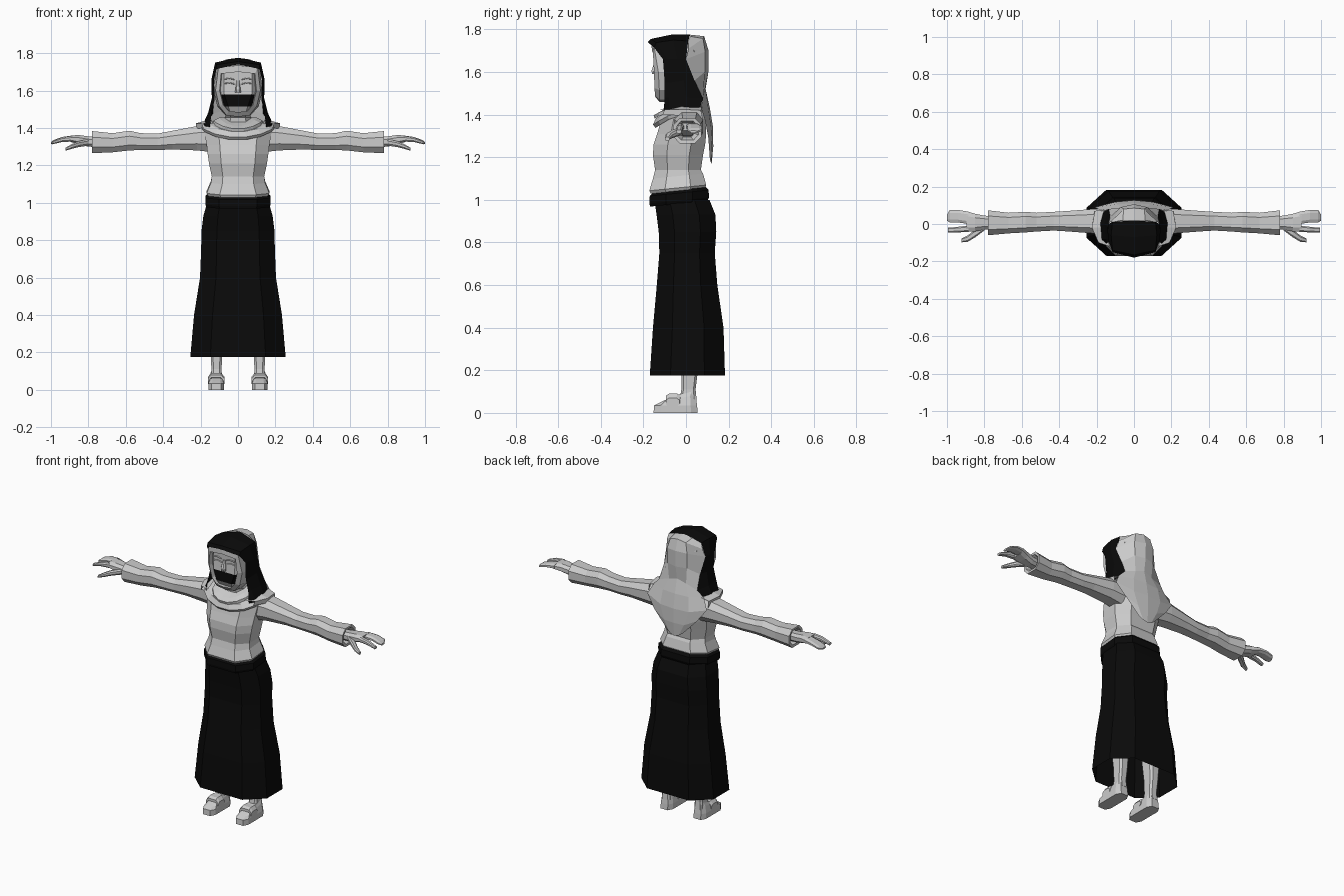
import bpy, bmesh, math
from mathutils import Vector


def material(name, v):
    m = bpy.data.materials.new(name)
    m.diffuse_color = (v, v, v, 1)
    return m


GREY, BLACK = material("pale_grey", 0.6), material("black", 0.003)


def oct2d(u0, u1, v0, v1, f=0.58, g=0.45):
    """Chamfered rectangle with eight corners."""
    uc, vc, a, b = (u0 + u1) / 2, (v0 + v1) / 2, (u1 - u0) / 2, (v1 - v0) / 2
    return [(uc + i * a, vc + j * b) for i, j in
            ((f, -1), (1, -g), (1, g), (f, 1), (-f, 1), (-1, g), (-1, -g), (-f, -1))]


def level(z, hx, y0, y1, f=0.58, g=0.45, tilt=0.0):
    return [(x, y, z + tilt * y) for x, y in oct2d(-hx, hx, y0, y1, f, g)]


def across(x, y0, y1, z0, z1, f=0.55):
    return [(x, y, z) for y, z in oct2d(y0, y1, z0, z1, f)]


def build(name, rows, mat=GREY, closed=True, caps=True, mirror=False, rule=None):
    """Join rows of points into a surface."""
    bm = bmesh.new()
    vs = [[bm.verts.new(p) for p in r] for r in rows]
    n = len(rows[0])
    for a, b in zip(vs, vs[1:]):
        for i in range(n if closed else n - 1):
            j = (i + 1) % n
            bm.faces.new((a[i], a[j], b[j], b[i]))
    if caps and closed:
        bm.faces.new(vs[0][::-1])
        bm.faces.new(vs[-1])
    bmesh.ops.recalc_face_normals(bm, faces=bm.faces)
    if rule:
        for f in bm.faces:
            f.material_index = int(rule(f.calc_center_median()))
    me = bpy.data.meshes.new(name)
    bm.to_mesh(me)
    bm.free()
    me.materials.append(mat)
    if rule:
        me.materials.append(BLACK)
    ob = bpy.data.objects.new(name, me)
    bpy.context.collection.objects.link(ob)
    if mirror:
        mod = ob.modifiers.new("mirror", "MIRROR")
        mod.use_clip = True
    return ob


# Skirt, open at the hem, and its waistband
build("skirt", [level(0.175, .255, -.17, .183), level(0.40, .235, -.155, .176),
                level(0.60, .203, -.137, .147), level(0.75, .197, -.125, .135),
                level(0.85, .195, -.128, .142), level(0.93, .185, -.138, .138),
                level(1.00, .165, -.148, .11)], BLACK, caps=False)
build("waistband", [level(0.985, .168, -.168, .10, tilt=.1), level(1.0, .175, -.172, .108, tilt=.1),
                    level(1.035, .174, -.17, .106, tilt=.1), level(1.055, .15, -.15, .09, tilt=.1)], BLACK)

# Blouse with a flared hem
build("blouse", [level(1.045, .16, -.165, .09, tilt=.1), level(1.06, .168, -.172, .095, tilt=.1),
                 level(1.115, .145, -.155, .08, tilt=.1), level(1.14, .14, -.145, .07),
                 level(1.21, .155, -.155, .08), level(1.26, .162, -.152, .09),
                 level(1.31, .168, -.135, .095), level(1.38, .18, -.115, .095),
                 level(1.415, .16, -.09, .085), level(1.43, .08, -.06, .06)])


# Draped collar folds, dipping at the front
def drape(hx, y0, y1, side, dip):
    pts = []
    for i in range(14):
        a = math.tau * i / 14
        s, c = math.sin(a), math.cos(a)
        front = max(0, -s)
        pts.append((hx * c, (y0 + y1) / 2 + (y1 - y0) / 2 * s, side - dip * front ** 1.5))
    return pts


build("outer_cowl", [drape(.195, -.145, .09, 1.395, .06), drape(.20, -.158, .095, 1.41, .06),
                     drape(.165, -.145, .09, 1.43, .05), drape(.10, -.10, .07, 1.44, .04)], caps=False)
build("inner_cowl", [drape(.135, -.15, .08, 1.425, .045), drape(.13, -.155, .08, 1.44, .045),
                     drape(.10, -.125, .075, 1.455, .045), drape(.07, -.08, .06, 1.46, .03)], caps=False)

# Shoulder flaps
build("shoulder_flap", [[(.13, -.12, 1.425), (.15, -.02, 1.445), (.14, .08, 1.44)],
                        [(.19, -.10, 1.425), (.225, -.02, 1.425), (.21, .07, 1.42)],
                        [(.185, -.11, 1.40), (.222, -.02, 1.395), (.21, .08, 1.375)]],
      closed=False, mirror=True)

# Sleeves
build("sleeve", [across(.13, -.06, .08, 1.27, 1.42), across(.22, -.05, .08, 1.28, 1.41),
                 across(.35, -.04, .07, 1.285, 1.385), across(.43, -.035, .065, 1.282, 1.37),
                 across(.52, -.04, .06, 1.282, 1.372), across(.58, -.045, .065, 1.28, 1.385),
                 across(.67, -.05, .06, 1.27, 1.372), across(.78, -.06, .073, 1.265, 1.383),
                 across(.778, -.045, .058, 1.28, 1.37), across(.74, -.03, .04, 1.295, 1.355)], mirror=True)

# Hands
build("palm", [across(.74, -.028, .038, 1.298, 1.35), across(.80, -.03, .045, 1.30, 1.355),
               across(.85, -.04, .055, 1.312, 1.362), across(.895, -.042, .068, 1.325, 1.36)], mirror=True)
build("fingers", [across(.885, .0, .066, 1.328, 1.36), across(.94, .008, .075, 1.328, 1.352),
                  across(.985, .008, .075, 1.318, 1.336), across(1.0, .018, .05, 1.314, 1.325)], mirror=True)
build("index_finger", [across(.885, -.042, -.008, 1.327, 1.358), across(.94, -.045, -.015, 1.325, 1.35),
                       across(.995, -.045, -.02, 1.312, 1.328)], mirror=True)
build("thumb", [across(.80, -.035, .0, 1.305, 1.34), across(.85, -.072, -.03, 1.298, 1.33),
                across(.89, -.096, -.062, 1.288, 1.313), across(.923, -.098, -.078, 1.278, 1.294)], mirror=True)


# Legs and shoes
def foot_ring(z, x0, x1, y0, y1, slope=0.0):
    return [(x, y, z + slope * (y - y1)) for x, y in oct2d(x0, x1, y0, y1, .6, .7)]


build("leg", [foot_ring(.06, .085, .145, -.03, .05), foot_ring(.11, .088, .142, -.022, .045),
              foot_ring(.19, .084, .146, -.022, .055), foot_ring(.45, .07, .16, -.05, .07)], mirror=True)
build("shoe", [foot_ring(0, .075, .158, -.152, .055), foot_ring(.035, .075, .158, -.15, .052),
               foot_ring(.085, .082, .15, -.125, .045, .22), foot_ring(.105, .09, .142, -.05, .04, .25)],
      mirror=True)
build("shoe_strap", [across(.073, -.095, -.03, .03, .07), across(.09, -.095, -.025, .055, .09),
                     across(.145, -.095, -.025, .055, .09), across(.16, -.095, -.03, .03, .07)], mirror=True)

# Head and neck; the band around the mouth is black
build("head", [level(1.40, .075, -.075, .06), level(1.455, .07, -.08, .06),
               level(1.485, .06, -.125, .06, .7, .6), level(1.515, .075, -.142, .06, .7, .7),
               level(1.58, .098, -.142, .07, .75, .7), level(1.64, .10, -.138, .08, .75, .7),
               level(1.70, .102, -.14, .07, .75, .7), level(1.735, .09, -.10, .05, .7, .6)],
      rule=lambda c: 1.52 < c.z < 1.575 and c.y < -.09)

# Nose, brows and closed eyelids
build("nose", [level(1.59, .016, -.158, -.13), level(1.605, .014, -.162, -.13),
               level(1.655, .007, -.145, -.13)])
for label, z, d in (("eyebrow", 1.662, .146), ("eyelid", 1.638, .143)):
    build(label, [across(x, -d, -.13, z - h, z + .006 - h)
                  for x, h in ((.018, .006), (.045, 0), (.072, .003))], mirror=True)

# White band framing the face
inner = [(0, -.16, 1.70), (.09, -.155, 1.69), (.098, -.15, 1.60), (.08, -.148, 1.525),
         (.05, -.145, 1.49), (0, -.145, 1.485)]
outer = [(0, -.162, 1.735), (.105, -.15, 1.722), (.12, -.13, 1.60), (.10, -.125, 1.515),
         (.062, -.125, 1.468), (0, -.125, 1.46)]
rear = [(x * 1.1, -.04, z) for x, y, z in outer]
lip = [(x * .96, y + .03, z) for x, y, z in inner]
build("face_band", [lip, inner, outer, rear], closed=False, mirror=True)

# Black hood: an arch of strips from crown to shoulder
build("hood", [[(0, -.18, 1.74), (0, -.165, 1.755), (0, -.07, 1.775), (0, .02, 1.775)],
               [(.115, -.15, 1.715), (.115, -.14, 1.738), (.122, -.06, 1.75), (.115, .01, 1.745)],
               [(.128, -.108, 1.66), (.135, -.09, 1.66), (.142, -.04, 1.66), (.137, .0, 1.66)],
               [(.125, -.10, 1.55), (.13, -.08, 1.55), (.14, -.01, 1.56), (.127, .04, 1.56)],
               [(.142, -.10, 1.48), (.15, -.08, 1.48), (.16, .0, 1.48), (.135, .08, 1.475)],
               [(.15, -.105, 1.405), (.178, -.08, 1.41), (.185, .0, 1.425), (.165, .065, 1.43)]],
      BLACK, closed=False, mirror=True)

# Pale veil over the back of the head, ending in a point on the back
build("back_veil", [[(0, .02, 1.775), (.06, .02, 1.767), (.115, .01, 1.745)],
                    [(0, .085, 1.768), (.055, .08, 1.757), (.125, .012, 1.71)],
                    [(0, .106, 1.70), (.07, .09, 1.695), (.137, .0, 1.66)],
                    [(0, .105, 1.60), (.068, .088, 1.60), (.127, .04, 1.56)],
                    [(0, .092, 1.52), (.06, .085, 1.50), (.135, .08, 1.475)],
                    [(0, .112, 1.43), (.09, .105, 1.43), (.175, .07, 1.435)],
                    [(0, .127, 1.34), (.10, .118, 1.34), (.21, .09, 1.37)],
                    [(0, .128, 1.25), (.07, .122, 1.25), (.15, .105, 1.29)],
                    [(0, .12, 1.165), (.03, .118, 1.172), (.055, .112, 1.19)]],
      closed=False, mirror=True)
